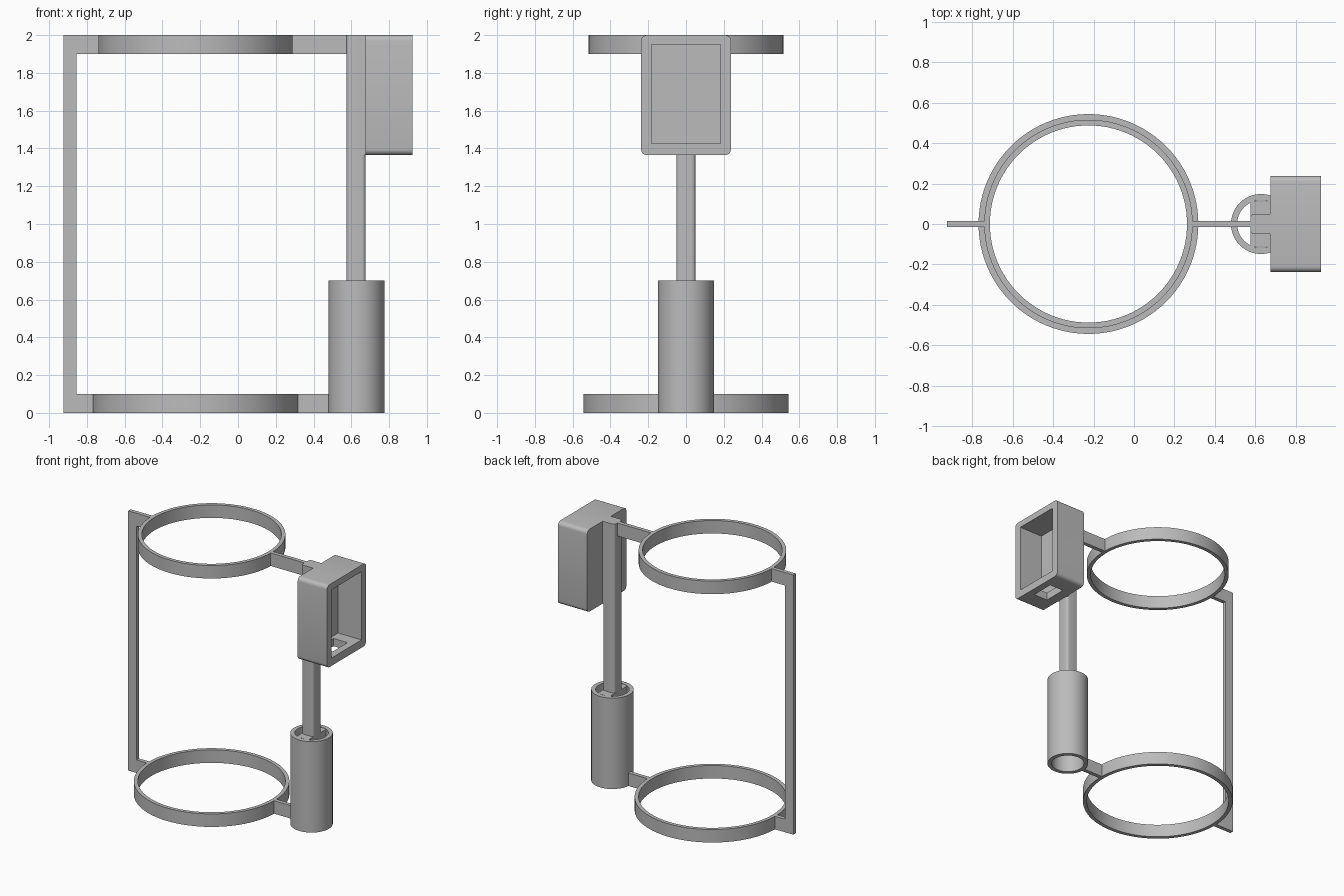
import bpy, bmesh, math

cube = bpy.data.objects.get("Cube")
if cube:
    bpy.data.objects.remove(cube)

grey = bpy.data.materials.new("plain_grey")
grey.use_nodes = True
grey.diffuse_color = (0.5, 0.5, 0.5, 1)
grey.node_tree.nodes["Principled BSDF"].inputs["Base Color"].default_value = (0.5, 0.5, 0.5, 1)


def finish(name, bm, smooth=False):
    bmesh.ops.recalc_face_normals(bm, faces=bm.faces)
    mesh = bpy.data.meshes.new(name)
    bm.to_mesh(mesh)
    bm.free()
    obj = bpy.data.objects.new(name, mesh)
    bpy.context.collection.objects.link(obj)
    mesh.materials.append(grey)
    if smooth:
        bpy.ops.object.select_all(action='DESELECT')
        obj.select_set(True)
        bpy.context.view_layer.objects.active = obj
        bpy.ops.object.shade_smooth_by_angle(angle=math.radians(30))
    return obj


def block(name, x, y, z, round_axis=None, radius=0):
    """Box between limits, with optional rounding of edges along one axis."""
    bm = bmesh.new()
    bmesh.ops.create_cube(bm, size=1)
    for v in bm.verts:
        v.co = [lim[0] + (c + 0.5) * (lim[1] - lim[0]) for c, lim in zip(v.co, (x, y, z))]
    if round_axis is not None:
        edges = [e for e in bm.edges
                 if abs(e.verts[0].co[round_axis] - e.verts[1].co[round_axis]) > 1e-4]
        bmesh.ops.bevel(bm, geom=edges, offset=radius, segments=5, profile=0.5, affect='EDGES')
    return finish(name, bm, round_axis is not None)


def tube(name, x, outer, inner, z0, z1, sides=96):
    """Hollow upright cylinder, spun from a rectangular wall section."""
    bm = bmesh.new()
    section = [bm.verts.new((x + r, 0, z)) for r, z in
               ((inner, z0), (outer, z0), (outer, z1), (inner, z1))]
    edges = [bm.edges.new((section[i], section[(i + 1) % 4])) for i in range(4)]
    bmesh.ops.spin(bm, geom=section + edges, cent=(x, 0, 0), axis=(0, 0, 1),
                   angle=math.tau, steps=sides)
    bmesh.ops.remove_doubles(bm, verts=bm.verts, dist=1e-4)
    return finish(name, bm, True)


def cut(obj, cutter):
    cutter.hide_render = True
    cutter.hide_set(True)
    mod = obj.modifiers.new("opening", 'BOOLEAN')
    mod.operation = 'DIFFERENCE'
    mod.solver = 'EXACT'
    mod.object = cutter


RING_X, POST_X = -0.225, 0.627
THIN = (-0.015, 0.015)

# Rings that carry the frame
tube("lower_ring", RING_X, 0.543, 0.515, 0, 0.1)
tube("upper_ring", RING_X, 0.515, 0.487, 1.9, 2.0)

# Flat side bar with tabs and arms to each ring
block("side_bar", (-0.925, -0.855), THIN, (0, 2))
block("lower_tab", (-0.86, -0.755), THIN, (0, 0.1))
block("upper_tab", (-0.86, -0.727), THIN, (1.9, 2))
block("lower_arm", (0.304, 0.49), THIN, (0, 0.1))
block("upper_arm", (0.276, 0.58), THIN, (1.9, 2))

# Socket tube with a strap across its top
tube("socket_tube", POST_X, 0.148, 0.117, 0, 0.7, 64)
block("socket_strap", (0.575, 0.675), (-0.112, 0.112), (0.6, 0.699))

# Upright post
block("post", (0.575, 0.676), (-0.05, 0.05), (0.62, 2), 2, 0.02)
block("post_mount", (0.62, 0.685), (-0.05, 0.05), (1.365, 2))

# Open-fronted housing with a slot in its floor
housing = block("housing", (0.675, 0.925), (-0.238, 0.238), (1.365, 2), 0, 0.03)
cut(housing, block("housing_cavity", (0.725, 1.0), (-0.182, 0.182), (1.425, 1.95)))
cut(housing, block("floor_slot", (0.75, 0.87), (-0.09, 0.09), (1.3, 1.5)))
